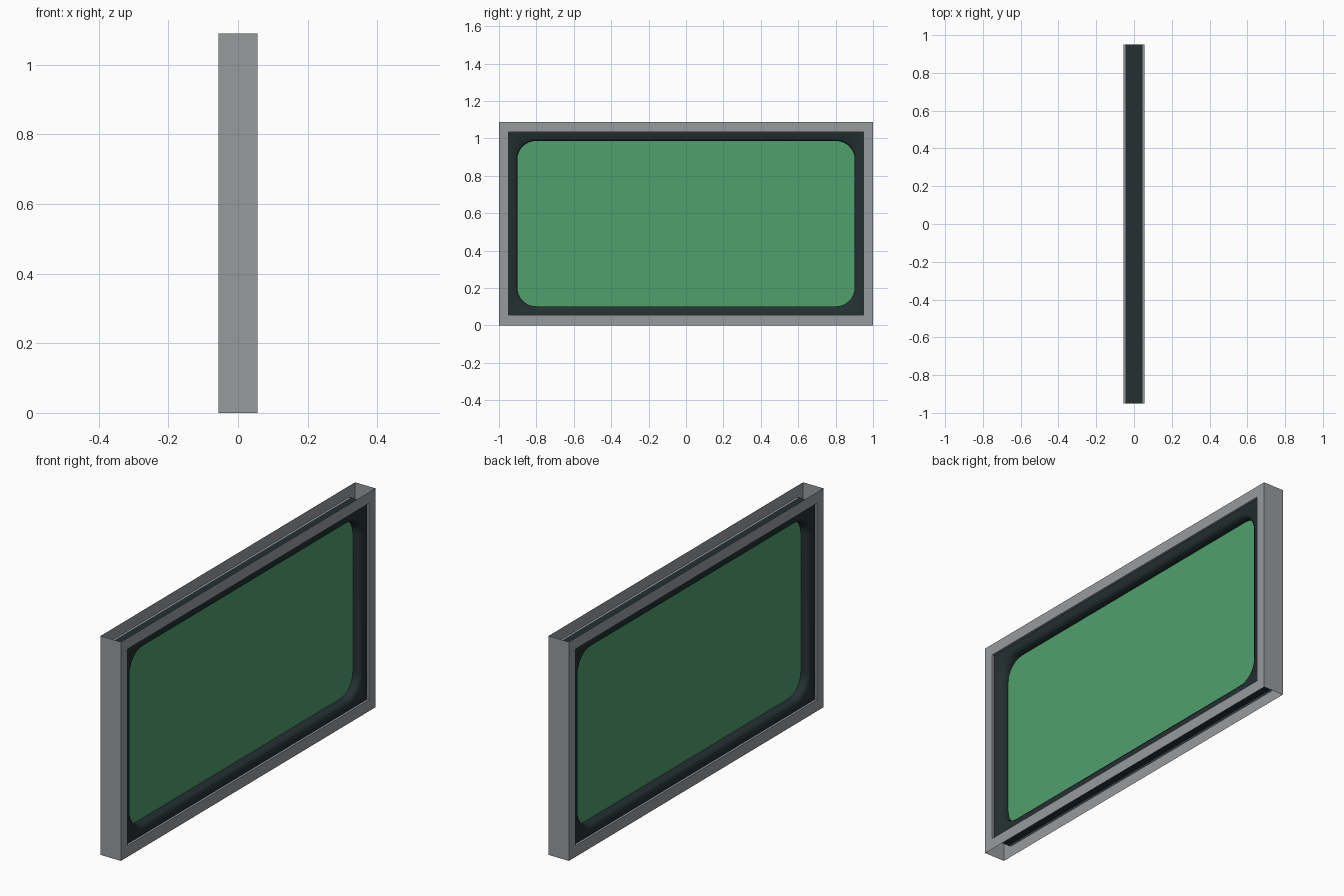
import bpy, bmesh, math

if "Cube" in bpy.data.objects:
    bpy.data.objects.remove(bpy.data.objects["Cube"])

ZC = 0.5445                      # centre height of the panel
FX, DX, LX = 0.056, 0.045, 0.034  # half depths: frame, inner bezel, bezel lip


def material(name, rgb):
    m = bpy.data.materials.new(name)
    m.diffuse_color = (*rgb, 1)
    m.use_nodes = True
    m.node_tree.nodes["Principled BSDF"].inputs["Base Color"].default_value = m.diffuse_color
    return m


GREY = material("frame grey", (0.31, 0.325, 0.335))
DARK = material("dark bezel", (0.017, 0.029, 0.031))
GREEN = material("panel green", (0.08, 0.35, 0.155))


def finish(bm, name, mat):
    bmesh.ops.recalc_face_normals(bm, faces=bm.faces)
    me = bpy.data.meshes.new(name)
    bm.to_mesh(me)
    bm.free()
    me.materials.append(mat)
    ob = bpy.data.objects.new(name, me)
    bpy.context.collection.objects.link(ob)
    return ob


def rounded(hy, hz, r, x, steps=8):
    """Rounded rectangle in the yz plane; r = 0 repeats the corner points."""
    pts = []
    for i, (sy, sz) in enumerate([(1, 1), (-1, 1), (-1, -1), (1, -1)]):
        for k in range(steps + 1):
            a = (i + k / steps) * math.pi / 2
            pts.append((x, sy * (hy - r) + r * math.cos(a),
                        ZC + sz * (hz - r) + r * math.sin(a)))
    return pts


# Frame: two face rings, inner reveal and end walls; open along top and bottom
bm = bmesh.new()
rings = {}
for s in (1, -1):
    for key, hy, hz in (("out", 1.0, ZC), ("in", 0.95, 0.489)):
        rings[s, key] = [bm.verts.new((s * FX, y * hy, ZC + z * hz))
                         for y, z in ((1, 1), (-1, 1), (-1, -1), (1, -1))]


def strip(a, b, sides):
    for i in sides:
        j = (i + 1) % 4
        bm.faces.new((a[i], a[j], b[j], b[i]))


for s in (1, -1):
    strip(rings[s, "out"], rings[s, "in"], range(4))
strip(rings[1, "in"], rings[-1, "in"], range(4))
strip(rings[1, "out"], rings[-1, "out"], (1, 3))
finish(bm, "outer_frame", GREY)

# Dark bezel: closed band of loops with a rounded opening
bm = bmesh.new()
profile = [(0.951, 0.490, 0, DX), (0.915, 0.455, 0.112, DX - 0.002),
           (0.902, 0.442, 0.10, LX)]
profile += [(a, b, r, -x) for a, b, r, x in reversed(profile)]
loops = [[bm.verts.new(p) for p in rounded(*c)] for c in profile]
for a, b in zip(loops, loops[1:] + loops[:1]):
    for i in range(len(a)):
        j = (i + 1) % len(a)
        bm.faces.new((a[i], a[j], b[j], b[i]))
bmesh.ops.remove_doubles(bm, verts=bm.verts, dist=1e-5)
for f in bm.faces:
    f.smooth = True
for e in bm.edges:               # crisp outer corners
    if all(abs(v.co.y) > 0.94 for v in e.verts):
        e.smooth = False
finish(bm, "inner_bezel", DARK)

# Green panel: thin sheet in the middle, visible from both sides
bm = bmesh.new()
bm.faces.new([bm.verts.new(p) for p in rounded(0.902, 0.442, 0.10, 0)])
finish(bm, "panel", GREEN)
